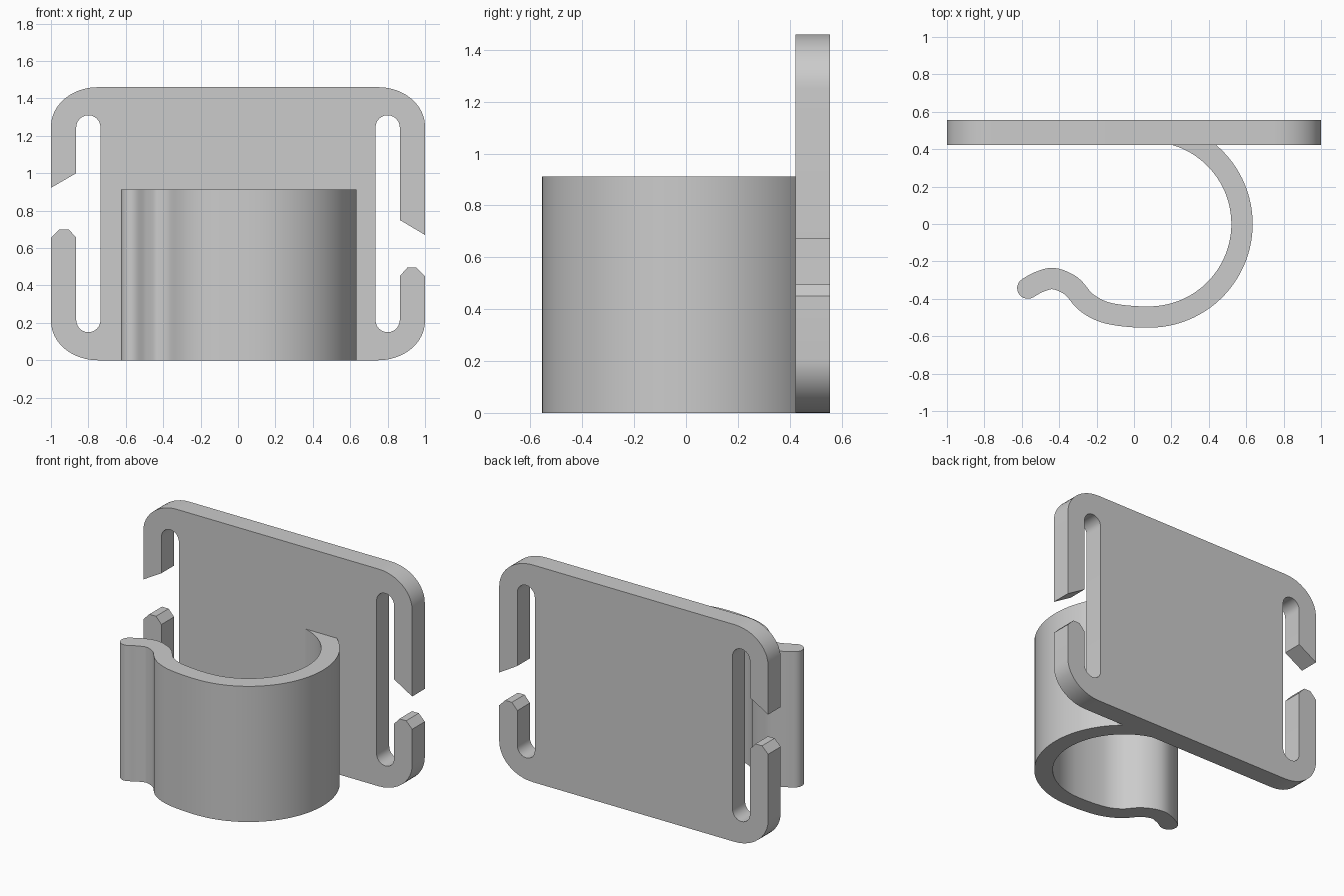
import bpy, bmesh
from math import sin, cos, radians
from mathutils import Vector

cube = bpy.data.objects.get("Cube")
if cube:
    bpy.data.objects.remove(cube, do_unlink=True)

grey = bpy.data.materials.new("grey_plastic")
grey.use_nodes = True
colour = (0.6, 0.6, 0.6, 1)
grey.diffuse_color = colour
grey.node_tree.nodes["Principled BSDF"].inputs["Base Color"].default_value = colour


def arc(cx, cy, rx, ry, start, end, steps=12):
    angles = [radians(start + (end - start) * i / steps) for i in range(steps + 1)]
    return [(cx + rx * cos(a), cy + ry * sin(a)) for a in angles]


def extrude_outline(name, points, direction, smooth_angle=30):
    """Solid made by sweeping one closed outline along a vector."""
    bm = bmesh.new()
    face = bm.faces.new([bm.verts.new(p) for p in points])
    result = bmesh.ops.extrude_face_region(bm, geom=[face], use_keep_orig=True)
    moved = [v for v in result["geom"] if isinstance(v, bmesh.types.BMVert)]
    bmesh.ops.translate(bm, verts=moved, vec=direction)
    bmesh.ops.recalc_face_normals(bm, faces=bm.faces)
    mesh = bpy.data.meshes.new(name)
    bm.to_mesh(mesh)
    bm.free()
    mesh.materials.append(grey)
    obj = bpy.data.objects.new(name, mesh)
    bpy.context.collection.objects.link(obj)
    bpy.ops.object.select_all(action="DESELECT")
    obj.select_set(True)
    bpy.context.view_layer.objects.active = obj
    bpy.ops.object.shade_smooth_by_angle(angle=radians(smooth_angle))
    return obj


# Strap plate: rounded rectangle with an open slot on each side
TOP, SLOT_IN, SLOT_OUT = 1.46, 0.735, 0.865
SLOT_MID, SLOT_R = 0.8, 0.065
FRONT, BACK = 0.422, 0.556


def side_outline(lower_tip, gap_inner, gap_outer):
    """One side from bottom to top: corner, lower prong, slot, upper prong, corner."""
    prong = [(1, lower_tip - 0.045), (0.955, lower_tip),
             (0.905, lower_tip), (SLOT_OUT, lower_tip - 0.045)]
    return (arc(0.75, 0.21, 0.25, 0.21, -90, 0) + prong
            + arc(SLOT_MID, 0.15 + SLOT_R, SLOT_R, SLOT_R, 0, -180)
            + arc(SLOT_MID, 1.31 - SLOT_R, SLOT_R, SLOT_R, 180, 0)
            + [(SLOT_OUT, gap_inner), (1, gap_outer)]
            + arc(0.75, TOP - 0.21, 0.25, 0.21, 0, 90))


left_side = side_outline(0.495, 0.75, 0.67)
right_side = [(-x, z) for x, z in reversed(side_outline(0.70, 1.0, 0.922))]
extrude_outline("strap_plate", [(x, FRONT, z) for x, z in left_side + right_side],
                (0, BACK - FRONT, 0))

# Hook: round arm running into a wavy lip, swept as a band of even thickness
HOOK_HEIGHT, HALF = 0.912, 0.057
lip = [Vector(p) for p in [(0.2, -0.483), (0.08, -0.4975), (-0.06, -0.49), (-0.17, -0.467),
                           (-0.26, -0.415), (-0.335, -0.332), (-0.43, -0.292),
                           (-0.51, -0.311), (-0.568, -0.343), (-0.62, -0.37)]]


def spline(p, steps=6):
    """Smooth curve through all but the end points."""
    out = []
    for a, b, c, d in zip(p, p[1:], p[2:], p[3:]):
        for i in range(steps):
            t = i / steps
            out.append(0.5 * (2 * b + (c - a) * t + (2 * a - 5 * b + 4 * c - d) * t ** 2
                              + (3 * b - a - 3 * c + d) * t ** 3))
    return out + [p[-2]]


path = [Vector(p) for p in arc(0.08, 0, 0.4975, 0.4975, 84, -90, 48)] + spline(lip)[1:]
outer, inner = [], []
for i, p in enumerate(path):
    along = (path[min(i + 1, len(path) - 1)] - path[max(i - 1, 0)]).normalized()
    side = Vector((-along.y, along.x)) * HALF
    outer.append(p + side)
    inner.append(p - side)

# Rounded end of the lip
end = path[-1]
across = outer[-1] - end
forward = Vector((across.y, -across.x))
cap = [end + across * c + forward * s for c, s in arc(0, 0, 1, 1, 0, 180, 10)[1:-1]]
band = outer + cap + inner[::-1]
extrude_outline("hook", [(p.x, p.y, 0) for p in band], (0, 0, HOOK_HEIGHT))
